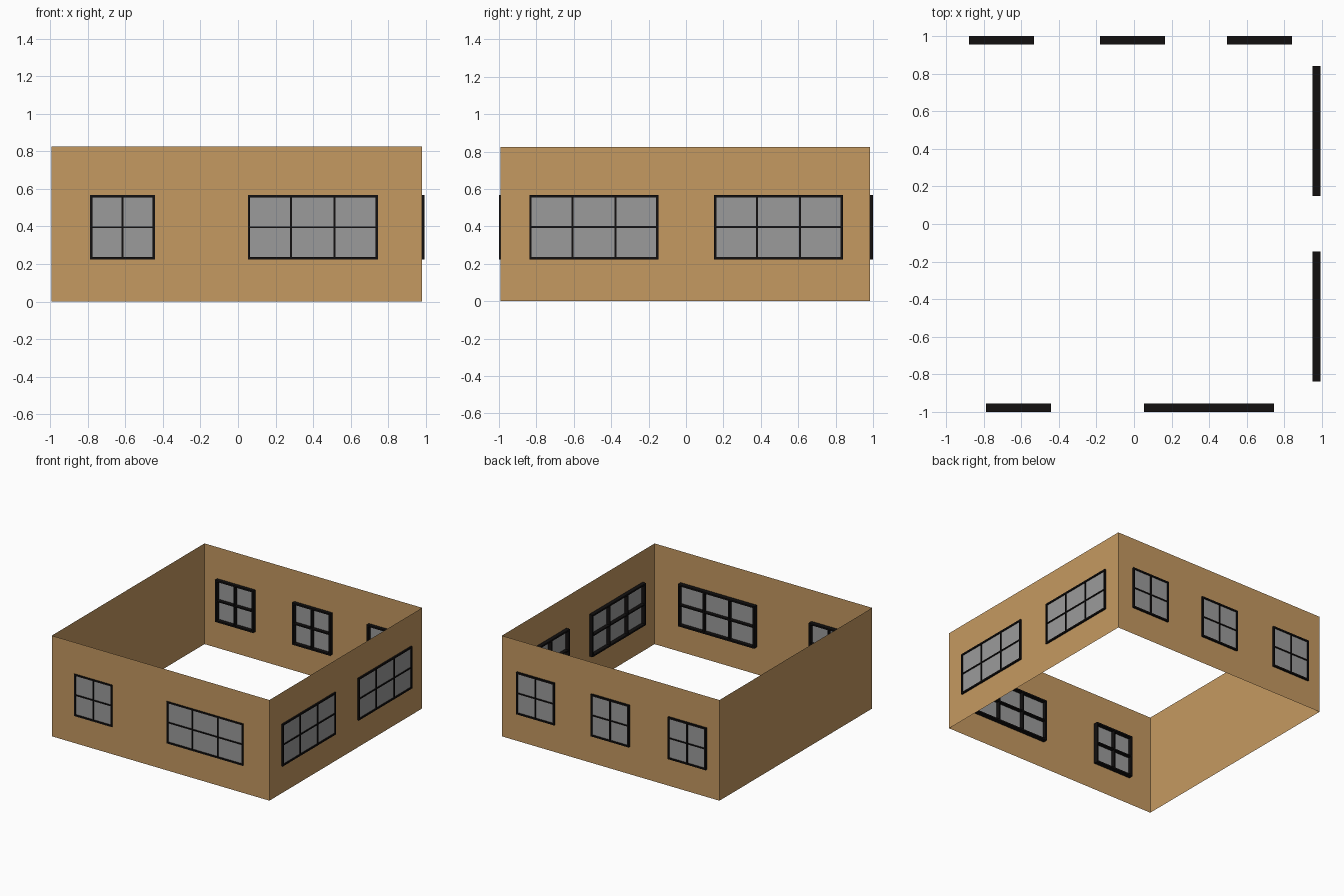
import bpy, bmesh

if "Cube" in bpy.data.objects:
    bpy.data.objects.remove(bpy.data.objects["Cube"])

def material(name, rgb):
    m = bpy.data.materials.new(name)
    m.diffuse_color = (*rgb, 1)
    m.use_nodes = True
    m.node_tree.nodes["Principled BSDF"].inputs["Base Color"].default_value = m.diffuse_color
    return m

WALL = material("tan_wall", (0.56, 0.32, 0.12))
FRAME = material("black_frame", (0.006, 0.005, 0.005))
GLASS = material("grey_glass", (0.33, 0.33, 0.33))

H = 0.825                   # wall height
X0, X1 = -0.993, 0.98       # wall planes
Y0, Y1 = -0.993, 0.985
Z0, Z1 = 0.224, 0.568       # window sill and head
DEPTH, BAR, MUNTIN = 0.044, 0.013, 0.010

def finish(bm, name, mat):
    me = bpy.data.meshes.new(name)
    bm.to_mesh(me)
    bm.free()
    me.materials.append(mat)
    ob = bpy.data.objects.new(name, me)
    bpy.context.collection.objects.link(ob)

def box(bm, place, u0, u1, d0, d1, z0, z1):
    vs = bmesh.ops.create_cube(bm, size=1)["verts"]
    for v in vs:
        u = u1 if v.co.x > 0 else u0
        d = d1 if v.co.y > 0 else d0
        v.co = place(u, d, z1 if v.co.z > 0 else z0)
    bmesh.ops.recalc_face_normals(bm, faces=list({f for v in vs for f in v.link_faces}))

def window(name, place, u0, u1, panes):
    # outer frame and glazing bars
    bm = bmesh.new()
    for z in (Z0, Z1 - BAR):
        box(bm, place, u0, u1, 0, DEPTH, z, z + BAR)
    for u in (u0, u1 - BAR):
        box(bm, place, u, u + BAR, 0, DEPTH, Z0 + BAR, Z1 - BAR)
    for i in range(1, panes):
        u = u0 + (u1 - u0) * i / panes
        box(bm, place, u - MUNTIN / 2, u + MUNTIN / 2, 0.001, DEPTH - 0.001, Z0 + BAR, Z1 - BAR)
    zm = (Z0 + Z1) / 2
    box(bm, place, u0 + BAR, u1 - BAR, 0.0015, DEPTH - 0.0015, zm - MUNTIN / 2, zm + MUNTIN / 2)
    finish(bm, name + "_frame", FRAME)
    # glass sheet
    bm = bmesh.new()
    e = BAR / 2
    box(bm, place, u0 + e, u1 - e, 0.008, 0.012, Z0 + e, Z1 - e)
    finish(bm, name + "_glass", GLASS)

def wall(name, point, ends, openings):
    # thin wall sheet with window openings left out
    bm = bmesh.new()
    e = BAR / 2
    us = sorted([*ends] + [u for a, b, _ in openings for u in (a + e, b - e)])
    zs = [0, Z0 + e, Z1 - e, H] if openings else [0, H]
    for i in range(len(us) - 1):
        for j in range(len(zs) - 1):
            if i % 2 and j == 1:
                continue
            corners = ((us[i], zs[j]), (us[i+1], zs[j]), (us[i+1], zs[j+1]), (us[i], zs[j+1]))
            bm.faces.new([bm.verts.new(point(u, z)) for u, z in corners])
    bmesh.ops.remove_doubles(bm, verts=bm.verts, dist=1e-4)
    if name in ("back_wall", "left_wall"):
        bmesh.ops.reverse_faces(bm, faces=bm.faces)
    finish(bm, name, WALL)

# each side: wall plane, window placement (depth runs inward), windows as (start, end, panes)
sides = {
    "front": (lambda u, z: (u, Y0, z), lambda u, d, z: (u, -1 + d, z), (X0, X1),
              [(-0.788, -0.443, 2), (0.052, 0.744, 3)]),
    "back": (lambda u, z: (u, Y1, z), lambda u, d, z: (u, 1 - d, z), (X0, X1),
             [(-0.878, -0.533, 2), (-0.18, 0.165, 2), (0.496, 0.841, 2)]),
    "right": (lambda u, z: (X1, u, z), lambda u, d, z: (0.993 - d, u, z), (Y0, Y1),
              [(-0.838, -0.147, 3), (0.149, 0.84, 3)]),
    "left": (lambda u, z: (X0, u, z), None, (Y0, Y1), []),
}
for side, (point, place, ends, openings) in sides.items():
    wall(side + "_wall", point, ends, openings)
    for n, (a, b, panes) in enumerate(openings, 1):
        window(f"{side}_window_{n}", place, a, b, panes)
